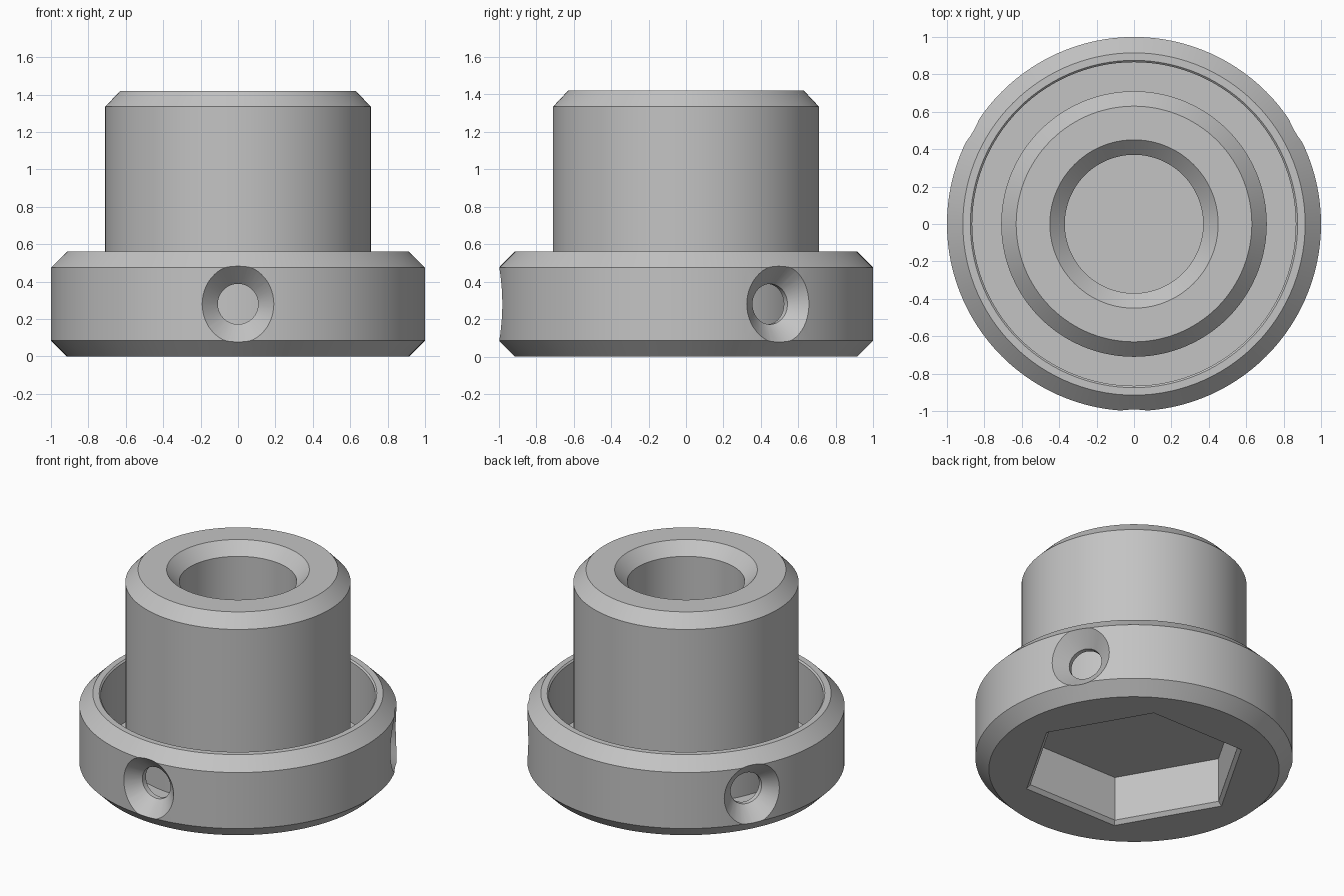
import bpy, bmesh, math
from mathutils import Matrix

if "Cube" in bpy.data.objects:
    bpy.data.objects.remove(bpy.data.objects["Cube"])

grey = bpy.data.materials.new("light_grey")
grey.use_nodes = True
COLOUR = (0.55, 0.55, 0.55, 1)
grey.diffuse_color = COLOUR
grey.node_tree.nodes["Principled BSDF"].inputs["Base Color"].default_value = COLOUR


def lathe(name, profile, sides, matrix=Matrix()):
    """Closed solid turned about z; the profile runs from axis to axis."""
    bm = bmesh.new()
    rings = []
    for r, z in profile:
        count = sides if r else 1
        rings.append([bm.verts.new((r * math.cos(math.tau * i / sides),
                                    r * math.sin(math.tau * i / sides), z))
                      for i in range(count)])
    for a, b in zip(rings, rings[1:]):
        if len(a) == 1:
            bm.faces.new(b)
        elif len(b) == 1:
            bm.faces.new(a)
        else:
            for i in range(sides):
                j = (i + 1) % sides
                bm.faces.new((a[i], a[j], b[j], b[i]))
    bmesh.ops.recalc_face_normals(bm, faces=bm.faces)
    bm.transform(matrix)
    mesh = bpy.data.meshes.new(name)
    bm.to_mesh(mesh)
    bm.free()
    mesh.materials.append(grey)
    obj = bpy.data.objects.new(name, mesh)
    bpy.context.collection.objects.link(obj)
    return obj


# Flanged bushing: base, rim, ring groove, column and blind bore
body = lathe("flanged_bushing", [
    (0, 0), (0.915, 0), (1, 0.085), (1, 0.475), (0.915, 0.56),
    (0.875, 0.56), (0.865, 0.55), (0.865, 0.13), (0.71, 0.13),
    (0.71, 1.335), (0.63, 1.42), (0.45, 1.42), (0.37, 1.34),
    (0.37, 0.4), (0, 0.4)], 120)

# Hexagonal pocket with a chamfered mouth
cutters = [lathe("hex_pocket_cutter", [
    (0, -0.05), (0.77, -0.05), (0.695, 0.025), (0.695, 0.335), (0, 0.335)], 6)]

# Three countersunk screw holes through the rim
for angle in (-90, 30, 150):
    place = (Matrix.Translation((0, 0, 0.28))
             @ Matrix.Rotation(math.radians(angle), 4, "Z")
             @ Matrix.Rotation(math.pi / 2, 4, "Y"))
    cutters.append(lathe("screw_hole_cutter", [
        (0, 0.78), (0.108, 0.78), (0.108, 0.897), (0.26, 1.05), (0, 1.05)], 48, place))

bpy.context.view_layer.objects.active = body
for cutter in cutters:
    cutter.hide_render = True
    mod = body.modifiers.new("cut", "BOOLEAN")
    mod.operation = "DIFFERENCE"
    mod.solver = "EXACT"
    mod.object = cutter
    bpy.ops.object.modifier_apply(modifier=mod.name)
    bpy.data.objects.remove(cutter)

bpy.ops.object.select_all(action="DESELECT")
body.select_set(True)
bpy.ops.object.shade_smooth_by_angle(angle=math.radians(25))
